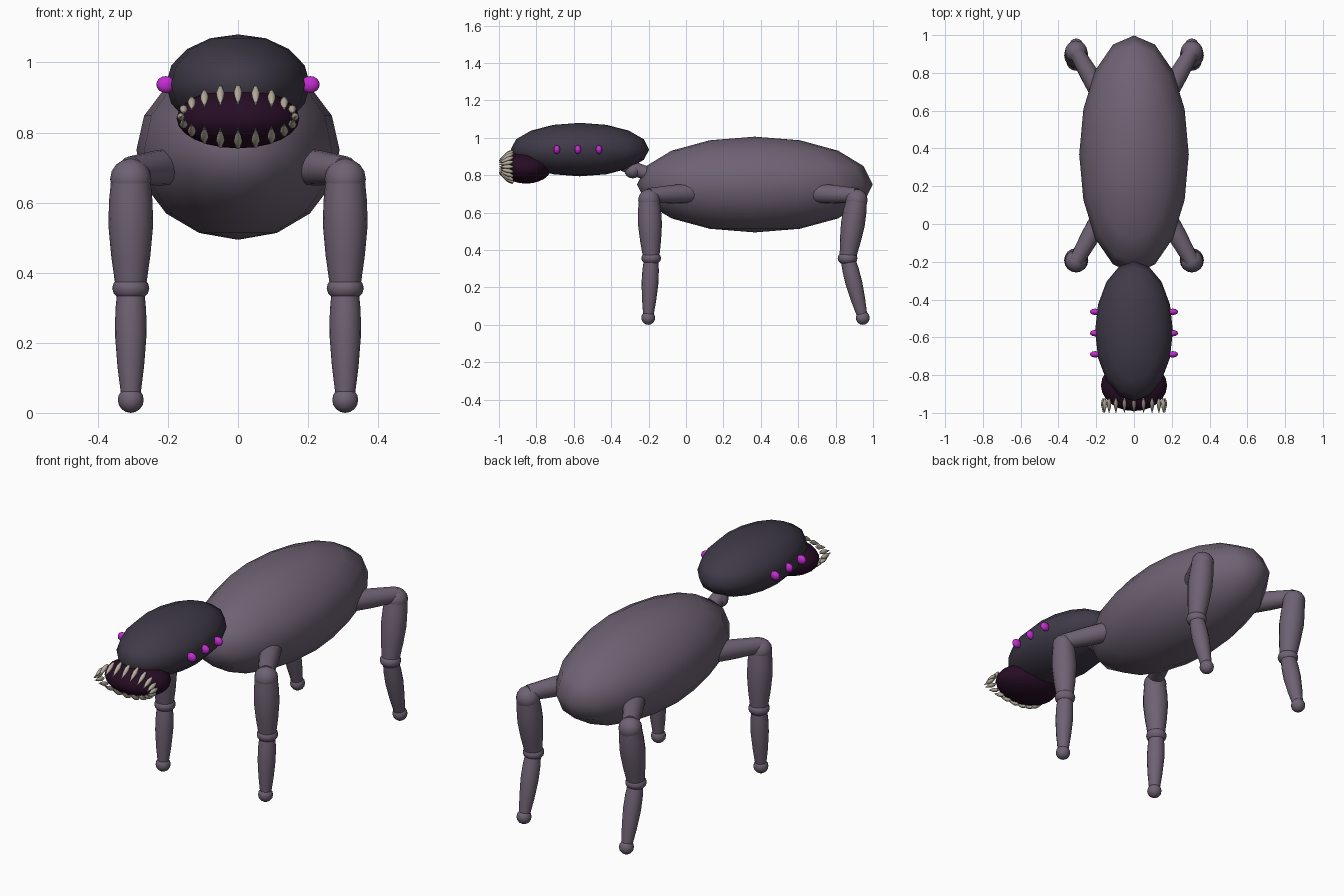
import bpy, bmesh, math
from mathutils import Vector, Matrix

if "Cube" in bpy.data.objects:
    bpy.data.objects.remove(bpy.data.objects["Cube"])


def material(name, rgb):
    m = bpy.data.materials.new(name)
    m.diffuse_color = (*rgb, 1)
    m.use_nodes = True
    m.node_tree.nodes["Principled BSDF"].inputs["Base Color"].default_value = m.diffuse_color
    return m


SKIN = material("dusty_mauve", (0.158, 0.122, 0.172))
HEAD = material("dark_slate_purple", (0.050, 0.042, 0.064))
MOUTH = material("deep_maroon", (0.020, 0.004, 0.018))
EYE = material("bright_magenta", (0.55, 0.025, 0.65))
TOOTH = material("bone", (0.47, 0.42, 0.34))


def finish(bm, name, mat, angle=60):
    bmesh.ops.recalc_face_normals(bm, faces=bm.faces[:])
    me = bpy.data.meshes.new(name)
    bm.to_mesh(me)
    bm.free()
    me.materials.append(mat)
    ob = bpy.data.objects.new(name, me)
    bpy.context.collection.objects.link(ob)
    bpy.ops.object.select_all(action='DESELECT')
    ob.select_set(True)
    bpy.context.view_layer.objects.active = ob
    bpy.ops.object.shade_smooth_by_angle(angle=math.radians(angle))
    return ob


def ellipsoid(name, centre, radii, mat, seg=16, rings=8):
    bm = bmesh.new()
    bmesh.ops.create_uvsphere(
        bm, u_segments=seg, v_segments=rings, radius=1,
        matrix=Matrix.Translation(centre) @ Matrix.Diagonal((*radii, 1)))
    return finish(bm, name, mat)


def limb(name, a, b, profile, mat, seg=16):
    """Turned shape from a to b; profile holds (fraction, radius) pairs."""
    a, b = Vector(a), Vector(b)
    q = Vector((0, 0, 1)).rotation_difference(b - a)
    bm = bmesh.new()
    loops = []
    for t, r in profile:
        loops.append([bm.verts.new(a.lerp(b, t) + q @ Vector(
            (r * math.cos(math.tau * i / seg), r * math.sin(math.tau * i / seg), 0)))
            for i in range(seg)])
    for lo, hi in zip(loops, loops[1:]):
        for i in range(seg):
            j = (i + 1) % seg
            bm.faces.new((lo[i], lo[j], hi[j], hi[i]))
    bm.faces.new(loops[0][::-1])
    bm.faces.new(loops[-1])
    return finish(bm, name, mat)


# Body, head and mouth
ellipsoid("body", (0, 0.368, 0.75), (0.29, 0.63, 0.256), SKIN)
ellipsoid("head", (0, -0.567, 0.937), (0.206, 0.37, 0.143), HEAD)
ellipsoid("mouth", (0, -0.855, 0.84), (0.175, 0.135, 0.085), MOUTH, 24, 12)

# Short beaded neck
limb("neck", (0, -0.42, 0.89), (0, -0.16, 0.79), [(0, 0.035), (1, 0.038)], SKIN)
ellipsoid("neck_joint", (0, -0.285, 0.825), (0.045, 0.045, 0.042), SKIN)

# Three eyes on each side
for side, s in (("left", -1), ("right", 1)):
    for k, y in enumerate((-0.69, -0.578, -0.465)):
        ellipsoid(f"eye_{side}_{k + 1}", (s * 0.206, y, 0.937),
                  (0.027, 0.017, 0.024), EYE, 12, 8)

# Ring of teeth leaning towards the mouth's middle height
N = 20
for i in range(N):
    a = math.tau * i / N
    x, z = 0.163 * math.sin(a), math.cos(a)
    limb(f"tooth_{i + 1}", (x, -0.925, 0.845 + 0.088 * z), (x, -1.0, 0.845 + 0.034 * z),
         [(0, 0.006), (0.3, 0.012), (0.55, 0.010), (1, 0.001)], TOOTH, 8)

# Four legs: attachment on body, hip, knee, foot
LEGS = {
    "front": ((0.16, 0.06, 0.705), -0.197, -0.186, -0.202),
    "rear": ((0.16, 0.66, 0.705), 0.912, 0.864, 0.945),
}
for place, (root, hy, ky, fy) in LEGS.items():
    for side, s in (("left", -1), ("right", 1)):
        tag = f"{place}_{side}"
        hip = Vector((s * 0.306, hy, 0.667))
        knee = Vector((s * 0.306, ky, 0.356))
        foot = Vector((s * 0.306, fy, 0.037))
        limb("arm_" + tag, (s * root[0], root[1], root[2]), hip + Vector((0, 0, 0.025)),
             [(0, 0.054), (0.5, 0.050), (1, 0.040)], SKIN)
        ellipsoid("hip_" + tag, hip, (0.059, 0.059, 0.059), SKIN)
        limb("upper_leg_" + tag, hip, knee,
             [(0, 0.056), (0.2, 0.062), (0.42, 0.064), (0.7, 0.056), (1, 0.043)], SKIN)
        ellipsoid("knee_" + tag, knee, (0.053, 0.053, 0.038), SKIN)
        limb("lower_leg_" + tag, knee, foot,
             [(0, 0.038), (0.2, 0.044), (0.42, 0.045), (0.7, 0.038), (1, 0.026)], SKIN)
        ellipsoid("foot_" + tag, foot, (0.037, 0.037, 0.037), SKIN)
